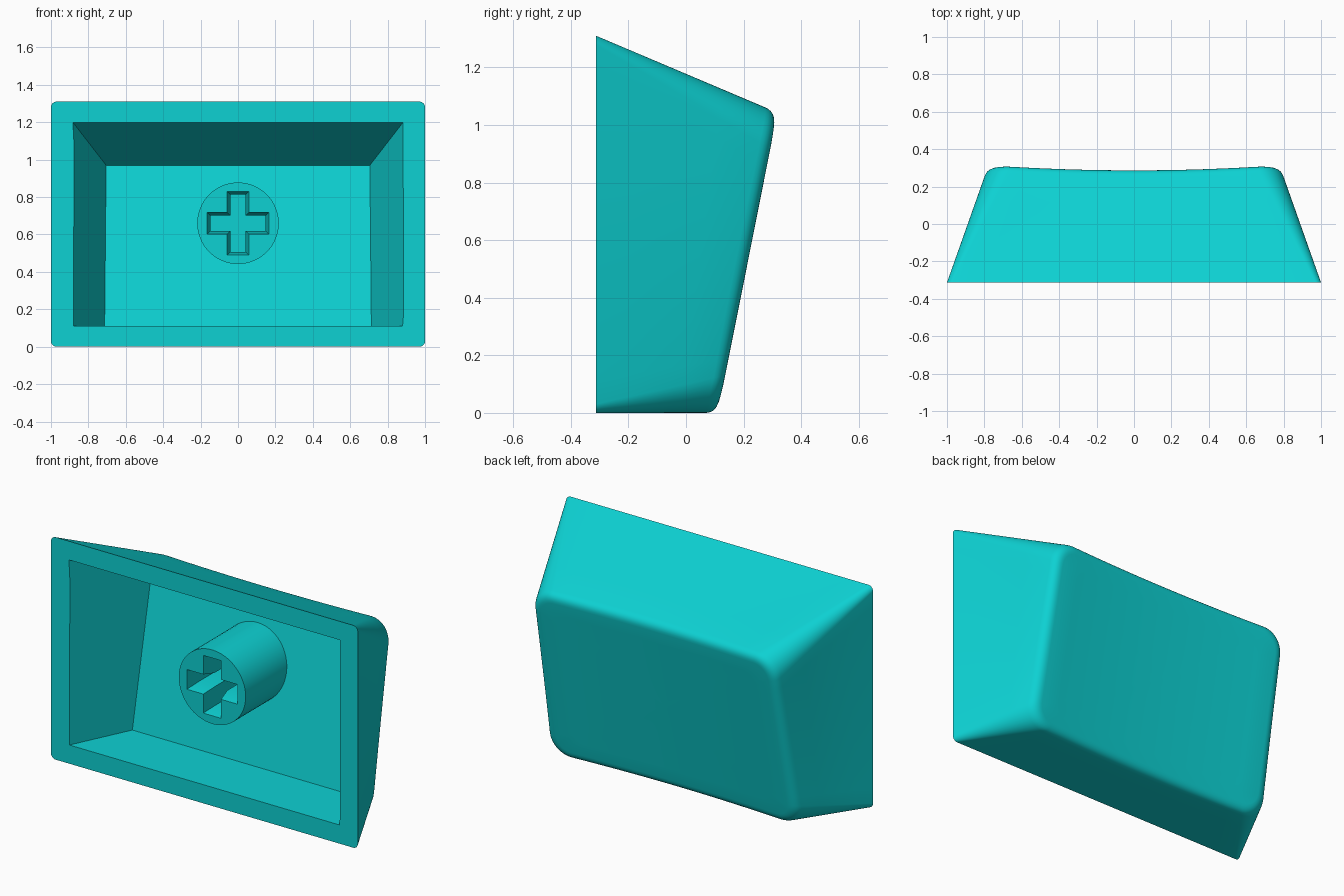
import bpy, bmesh, math
from mathutils import Vector

if "Cube" in bpy.data.objects:
    bpy.data.objects.remove(bpy.data.objects["Cube"])

FRONT = -0.313          # plane of the open rim
STEM_FRONT = -0.24
STEM_Z = 0.66

teal = bpy.data.materials.new("turquoise plastic")
teal.use_nodes = True
teal.diffuse_color = (0.004, 0.64, 0.65, 1)
teal.node_tree.nodes["Principled BSDF"].inputs["Base Color"].default_value = teal.diffuse_color


def finish(name, bm):
    """Turn a bmesh into a named, coloured object."""
    bmesh.ops.recalc_face_normals(bm, faces=bm.faces)
    mesh = bpy.data.meshes.new(name)
    bm.to_mesh(mesh)
    bm.free()
    mesh.materials.append(teal)
    obj = bpy.data.objects.new(name, mesh)
    bpy.context.collection.objects.link(obj)
    return obj


def loft(rings, name):
    """Skin a list of equal-length rings and cap both ends."""
    bm = bmesh.new()
    loops = [[bm.verts.new(p) for p in ring] for ring in rings]
    n = len(loops[0])
    for a, b in zip(loops, loops[1:]):
        for i in range(n):
            j = (i + 1) % n
            bm.faces.new((a[i], a[j], b[j], b[i]))
    bm.faces.new(loops[0])
    bm.faces.new(loops[-1])
    return finish(name, bm)


def select(obj):
    bpy.ops.object.select_all(action='DESELECT')
    obj.select_set(True)
    bpy.context.view_layer.objects.active = obj


def carve(obj, cutter):
    """Cut one object out of another, then drop the cutter."""
    mod = obj.modifiers.new("carve", 'BOOLEAN')
    mod.operation = 'DIFFERENCE'
    mod.solver = 'EXACT'
    mod.object = cutter
    select(obj)
    bpy.ops.object.modifier_apply(modifier=mod.name)
    bpy.data.objects.remove(cutter)


def smooth(obj, degrees):
    select(obj)
    bpy.ops.object.shade_smooth_by_angle(angle=math.radians(degrees))


def rounded_rect(half_x, height, r, inset=0.0, corner=10, side=14):
    """(x, z) outline standing on z = 0, with evenly split straight sides."""
    hx, lo, hi = half_x - inset, inset, height - inset
    r -= inset
    centres = [(hx - r, lo + r), (hx - r, hi - r), (r - hx, hi - r), (r - hx, lo + r)]
    arcs = []
    for k, (cx, cz) in enumerate(centres):
        turn = [math.pi / 2 * (k - 1 + i / corner) for i in range(corner + 1)]
        arcs.append([(cx + r * math.cos(t), cz + r * math.sin(t)) for t in turn])
    points = []
    for k, arc in enumerate(arcs):
        points += arc
        start, end = arc[-1], arcs[(k + 1) % 4][0]
        for i in range(1, side):
            f = i / side
            points.append(tuple(s + (e - s) * f for s, e in zip(start, end)))
    return points


def dish(x, z):
    """Point on the tilted back plate, hollowed across its width."""
    x *= 1.025 - 0.025 * z / 1.04
    return Vector((x, 0.11 + 0.2 * z - 0.025 * max(0, 1 - (x / 0.75) ** 2), z))


# Cap: tapered shell, soft edge, hollowed back plate
base = [Vector((x, FRONT, z)) for x, z in rounded_rect(1.0, 1.31, 0.03)]
TOP = (0.783, 1.045, 0.13)
edge = [dish(x, z) for x, z in rounded_rect(*TOP)]
inner = rounded_rect(*TOP, inset=0.045)
plate = [dish(x, z) for x, z in inner]
wall = [e + (b - e).normalized() * 0.045 for b, e in zip(base, edge)]
rings = [base] + [[b.lerp(w, s) for b, w in zip(base, wall)] for s in (0.25, 0.5, 0.75)]
for i in range(7):
    t = i / 6
    rings.append([w.lerp(e, t).lerp(e.lerp(p, t), t) for w, e, p in zip(wall, edge, plate)])
mid = TOP[1] / 2
for s in (0.85, 0.7, 0.55, 0.4, 0.25, 0.1, 0.02):
    rings.append([dish(x * s, mid + (z - mid) * s) for x, z in inner])
cap = loft(rings, "keycap_shell")

# Cavity: straight-sided hollow with a tilted floor
mouth = [Vector((x, FRONT, z)) for x, z in ((-0.88, 0.11), (0.88, 0.11), (0.883, 1.2), (-0.883, 1.2))]
floor = [Vector(p) for p in ((-0.713, 0.035, 0.11), (0.713, 0.035, 0.11),
                             (0.705, 0.2, 0.97), (-0.705, 0.2, 0.97))]
outside = [m + (m - f) * 0.1 for m, f in zip(mouth, floor)]
carve(cap, loft([outside, floor], "cavity_cutter"))
smooth(cap, 25)

# Stem: round post whose back end follows the tilted floor
circle = [(0.218 * math.cos(a), STEM_Z + 0.218 * math.sin(a))
          for a in (math.tau * i / 64 for i in range(64))]
stem = loft([[(x, STEM_FRONT, z) for x, z in circle],
             [(x, 0.034 + 0.192 * z, z) for x, z in circle]], "stem")


def cross(y, inset):
    """Plus-shaped ring, built by turning one corner of the arm shape."""
    w, h, v = 0.058 - inset, 0.165 - inset, 0.17 - inset
    quarter = [(h, w), (w, w), (w, v)]
    right = quarter + [(-x, z) for x, z in reversed(quarter)]
    return [(x, y, STEM_Z + z) for x, z in right + [(-x, -z) for x, z in right]]


# Cross socket with a tapered lead-in
carve(stem, loft([cross(STEM_FRONT - 0.04, -0.0085), cross(STEM_FRONT + 0.08, 0.017),
                  cross(0.05, 0.017)], "socket_cutter"))
smooth(stem, 30)
